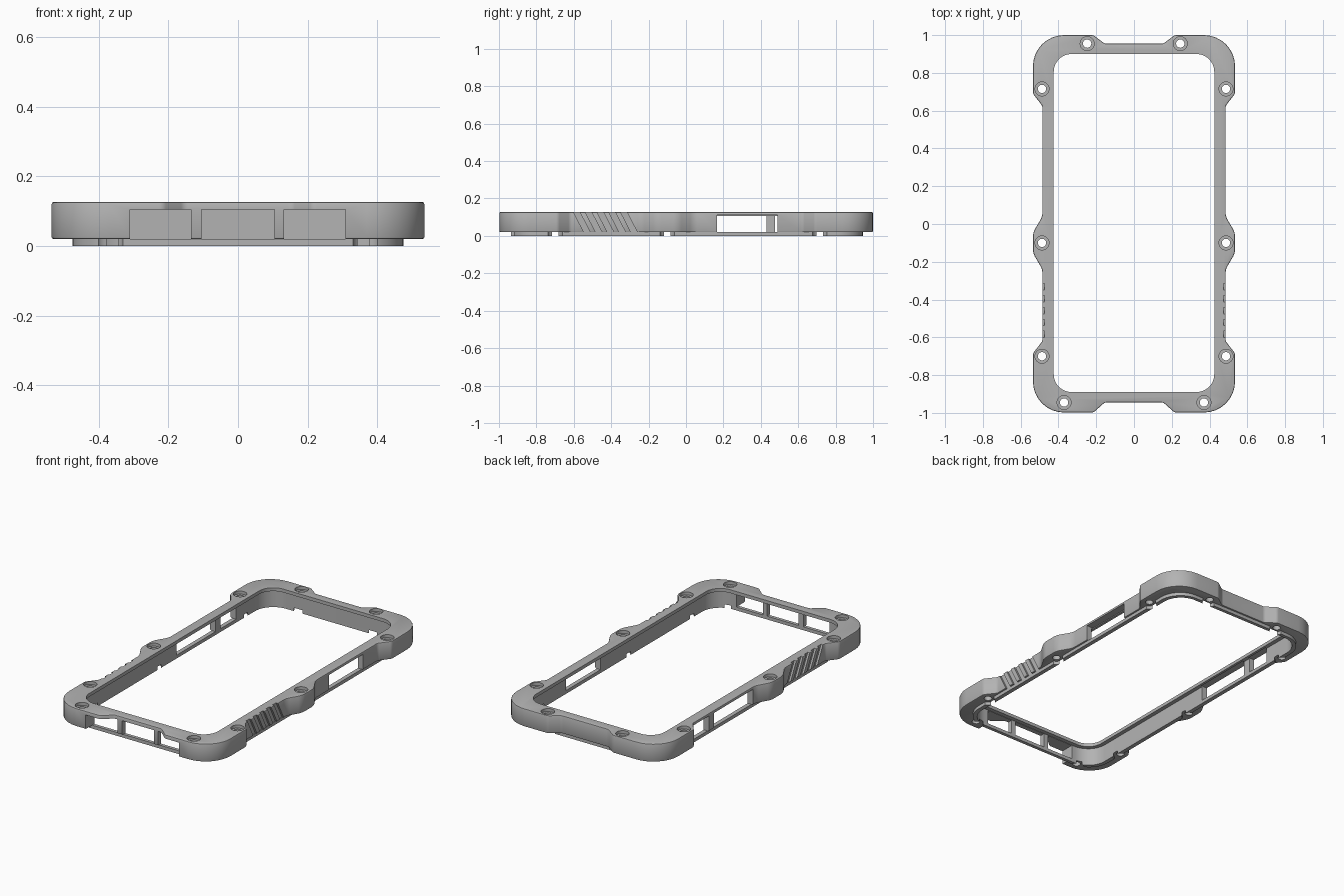
import bpy, bmesh, math
from mathutils import Vector

if "Cube" in bpy.data.objects:
    bpy.data.objects.remove(bpy.data.objects["Cube"])

grey = bpy.data.materials.new("mid_grey")
grey.diffuse_color = (0.45, 0.45, 0.45, 1)
grey.use_nodes = True
grey.node_tree.nodes["Principled BSDF"].inputs["Base Color"].default_value = grey.diffuse_color


def fillet(corners, steps=8):
    """Round each (x, y, radius) corner of a closed polygon."""
    out, n = [], len(corners)
    for i, (x, y, r) in enumerate(corners):
        p = Vector((x, y))
        a = (Vector(corners[i - 1][:2]) - p).normalized()
        b = (Vector(corners[(i + 1) % n][:2]) - p).normalized()
        if r == 0:
            out.append(p)
            continue
        half = a.angle(b) / 2
        t = r / math.tan(half)
        c = p + (a + b).normalized() * (r / math.sin(half))
        s, e = p + a * t - c, p + b * t - c
        turn = s.angle_signed(e)          # clockwise positive
        for k in range(steps + 1):
            w = -turn * k / steps
            out.append(c + Vector((s.x * math.cos(w) - s.y * math.sin(w),
                                   s.x * math.sin(w) + s.y * math.cos(w))))
    return out


def rounded_rect(x, y0, y1, r):
    return fillet([(x, y0, r), (x, y1, r), (-x, y1, r), (-x, y0, r)], 12)


def circle(cx, cy, r, n=32):
    return [(cx + r * math.cos(2 * math.pi * i / n),
             cy + r * math.sin(2 * math.pi * i / n)) for i in range(n)]


def prisms(name, parts, along_x=False, bevel=0):
    """One object made of extruded outlines: parts = [(points, low, high)]."""
    bm = bmesh.new()
    for pts, lo, hi in parts:
        place = (lambda p, h: (h, p[0], p[1])) if along_x else (lambda p, h: (p[0], p[1], h))
        low = [bm.verts.new(place(p, lo)) for p in pts]
        top = [bm.verts.new(place(p, hi)) for p in pts]
        bm.faces.new(low)
        bm.faces.new(top)
        for i in range(len(pts)):
            j = (i + 1) % len(pts)
            bm.faces.new((low[i], low[j], top[j], top[i]))
    bmesh.ops.recalc_face_normals(bm, faces=bm.faces)
    if bevel:
        rims = [e for e in bm.edges if abs(e.verts[0].co.z - e.verts[1].co.z) < 1e-6]
        bmesh.ops.bevel(bm, geom=rims, offset=bevel, segments=2, profile=0.5,
                        affect='EDGES')
    me = bpy.data.meshes.new(name)
    bm.to_mesh(me)
    bm.free()
    me.materials.append(grey)
    ob = bpy.data.objects.new(name, me)
    bpy.context.collection.objects.link(ob)
    return ob


def cut(target, cutter):
    m = target.modifiers.new(cutter.name, 'BOOLEAN')
    m.operation, m.solver, m.object = 'DIFFERENCE', 'EXACT', cutter
    bpy.context.view_layer.objects.active = target
    bpy.ops.object.modifier_apply(modifier=m.name)
    cutter.hide_render = True


def box(x0, x1, y0, y1, z0, z1):
    return ([(x0, y0), (x1, y0), (x1, y1), (x0, y1)], z0, z1)


BASE, TOP, CEIL = 0.02, 0.127, 0.107

# outer outline: right half, then mirrored
right = [(0.155, -0.945, 0.03), (0.215, -0.998, 0.03), (0.535, -0.998, 0.165),
         (0.535, -0.685, 0.03), (0.485, -0.62, 0.03),
         (0.485, -0.24, 0.08), (0.535, -0.155, 0.09), (0.535, -0.045, 0.09),
         (0.485, 0.04, 0.08), (0.485, 0.625, 0.03), (0.535, 0.69, 0.03),
         (0.535, 1.0, 0.165), (0.215, 1.0, 0.03), (0.155, 0.955, 0.03)]
outline = right + [(-x, y, r) for x, y, r in reversed(right)]
frame = prisms("bumper_frame", [(fillet(outline), BASE, TOP)], bevel=0.006)

# lower locating rim
rim = prisms("lower_rim", [(rounded_rect(0.475, -0.935, 0.945, 0.14), 0, BASE)])

# screen opening and the wider pocket beneath the top lip
opening = prisms("opening_cutter", [(rounded_rect(0.425, -0.89, 0.9, 0.095), -0.1, 0.3)])
pocket = prisms("pocket_cutter", [(rounded_rect(0.45, -0.915, 0.925, 0.12), -0.1, CEIL)])
cutters = [opening, pocket]
cut(frame, pocket)
cut(frame, opening)
cut(rim, pocket)

# screw holes, counterbores and clearances in the rim
screws = [(s * 0.487, y) for s in (1, -1) for y in (-0.7, -0.1, 0.715)]
screws += [(-0.248, 0.955), (0.245, 0.955), (-0.37, -0.945), (0.37, -0.945)]
for name, r, lo, hi, target in (("screw_hole_cutter", 0.022, -0.1, 0.3, frame),
                                ("counterbore_cutter", 0.037, 0.109, 0.3, frame),
                                ("rim_gap_cutter", 0.041, -0.1, 0.1, rim)):
    c = prisms(name, [(circle(x, y, r), lo, hi) for x, y in screws])
    cut(target, c)
    cutters.append(c)

# port and button windows: three in front, one right, two left
windows = prisms("window_cutter", [
    box(-0.31, -0.135, -1.1, -0.9, -0.05, 0.105),
    box(-0.105, 0.105, -1.1, -0.9, -0.05, 0.105),
    box(0.132, 0.308, -1.1, -0.9, -0.05, 0.105),
    box(0.44, 0.6, 0.165, 0.49, -0.05, 0.112),
    box(-0.6, -0.44, 0.06, 0.43, -0.05, 0.112),
    box(-0.6, -0.44, 0.475, 0.625, -0.05, 0.112)])
cut(frame, windows)
cutters.append(windows)

# slanted grip grooves on both sides
grooves = []
for i in range(5):
    y = -0.6 + 0.063 * i
    pts = [(y - 0.012, 0.147), (y + 0.022, 0.147), (y + 0.098, 0.0), (y + 0.064, 0.0)]
    grooves += [(pts, 0.473, 0.6), (pts, -0.6, -0.473)]
grip = prisms("grip_groove_cutter", grooves, along_x=True)
cut(frame, grip)
cutters.append(grip)

for c in cutters:
    bpy.data.objects.remove(c)

# smooth the rounded walls, keep edges crisp
for ob in (frame, rim):
    bpy.ops.object.select_all(action='DESELECT')
    ob.select_set(True)
    bpy.context.view_layer.objects.active = ob
    bpy.ops.object.shade_smooth_by_angle(angle=math.radians(25))
